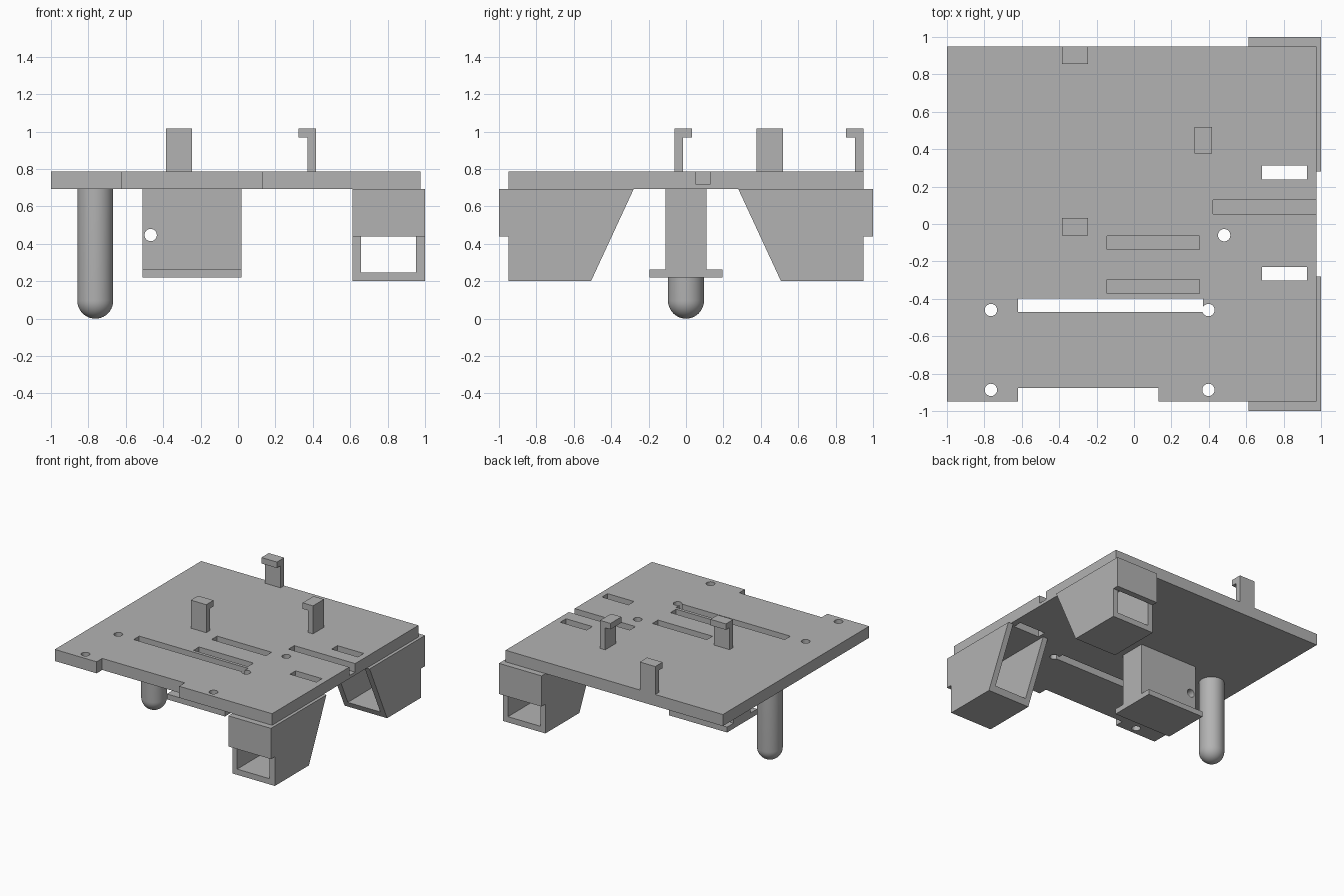
import bpy, bmesh, math
from mathutils import Vector

if "Cube" in bpy.data.objects:
    bpy.data.objects.remove(bpy.data.objects["Cube"], do_unlink=True)

grey = bpy.data.materials.new("plain grey")
grey.use_nodes = True
COLOUR = (0.45, 0.45, 0.45, 1)
grey.diffuse_color = COLOUR
grey.node_tree.nodes["Principled BSDF"].inputs["Base Color"].default_value = COLOUR

PLATE_LOW, PLATE_TOP = 0.692, 0.787


def finish(name, bm):
    bmesh.ops.recalc_face_normals(bm, faces=bm.faces)
    mesh = bpy.data.meshes.new(name)
    bm.to_mesh(mesh)
    bm.free()
    mesh.materials.append(grey)
    obj = bpy.data.objects.new(name, mesh)
    bpy.context.collection.objects.link(obj)
    return obj


def prism(name, points, axis, low, high):
    """Extrude a 2D outline along an axis (the other two axes in x, y, z order)."""
    def place(p):
        co = list(p)
        co.insert(axis, low)
        return co
    bm = bmesh.new()
    face = bm.faces.new([bm.verts.new(place(p)) for p in points])
    push = Vector((0, 0, 0))
    push[axis] = high - low
    new = bmesh.ops.extrude_face_region(bm, geom=[face])["geom"]
    bmesh.ops.translate(bm, vec=push, verts=[v for v in new if isinstance(v, bmesh.types.BMVert)])
    return finish(name, bm)


def box(name, x, y, z):
    return prism(name, [(x[0], y[0]), (x[1], y[0]), (x[1], y[1]), (x[0], y[1])], 2, *z)


def rod(name, a, b, radius, axis, low, high):
    ring = [(a + radius * math.cos(i * math.tau / 32), b + radius * math.sin(i * math.tau / 32))
            for i in range(32)]
    return prism(name, ring, axis, low, high)


def cut(target, cutters):
    """Subtract each cutter, bake the result and discard the cutters."""
    for cutter in cutters:
        cutter.hide_render = True
        mod = target.modifiers.new("cut", "BOOLEAN")
        mod.operation = "DIFFERENCE"
        mod.solver = "EXACT"
        mod.object = cutter
    bpy.context.view_layer.update()
    graph = bpy.context.evaluated_depsgraph_get()
    mesh = bpy.data.meshes.new_from_object(target.evaluated_get(graph))
    target.modifiers.clear()
    target.data = mesh
    for cutter in cutters:
        bpy.data.objects.remove(cutter, do_unlink=True)


# Base plate with a notch in its front edge
plate = prism("base_plate", [(-1, -0.95), (-0.62, -0.95), (-0.62, -0.877), (0.13, -0.877),
                             (0.13, -0.95), (0.975, -0.95), (0.975, 0.95), (-1, 0.95)],
              2, PLATE_LOW, PLATE_TOP)
through, blind = (0.6, 0.9), (0.717, 0.9)
slots = [
    ((-0.62, 0.37), (-0.47, -0.397), through),
    ((0.685, 0.925), (0.237, 0.312), through),
    ((0.685, 0.925), (-0.303, -0.23), through),
    ((-0.145, 0.35), (-0.137, -0.064), blind),
    ((-0.145, 0.35), (-0.371, -0.298), blind),
    ((0.422, 1.1), (0.053, 0.128), blind),
]
holes = [(-0.765, -0.46), (0.398, -0.46), (-0.765, -0.887), (0.398, -0.887), (0.482, -0.06)]
cut(plate, [box("slot_cutter", *s) for s in slots]
    + [rod("hole_cutter", x, y, 0.033, 2, *through) for x, y in holes])

# Hollow slanted feet, mirrored front to back
for side, name in ((1, "back_foot"), (-1, "front_foot")):
    outline = [(0.28, PLATE_LOW), (1, PLATE_LOW), (1, 0.44), (0.95, 0.44), (0.95, 0.2), (0.508, 0.2)]
    foot = prism(name, [(side * y, z) for y, z in outline], 0, 0.613, 1)
    hollow = [(0.1, 0.8), (0.95, 0.8), (0.95, 0.44), (1.1, 0.44), (1.1, 0.247), (0.1, 0.247)]
    cut(foot, [prism("hollow_cutter", [(side * y, z) for y, z in hollow], 0, 0.658, 0.953)])

# Centre block with a flange and a cross hole
block = prism("centre_block", [(-0.11, PLATE_LOW), (-0.11, 0.264), (-0.195, 0.264), (-0.195, 0.22),
                               (0.195, 0.22), (0.195, 0.264), (0.11, 0.264), (0.11, PLATE_LOW)],
              0, -0.51, 0.018)
cut(block, [rod("hole_cutter", -0.467, 0.447, 0.033, 1, -0.5, 0.5)])

# Round-ended support post
R = 0.096
profile = [(R * math.sin(i * math.pi / 20), 0, R - R * math.cos(i * math.pi / 20)) for i in range(11)]
profile += [(R, 0, PLATE_LOW), (0, 0, PLATE_LOW)]
bm = bmesh.new()
verts = [bm.verts.new(p) for p in profile]
edges = [bm.edges.new(pair) for pair in zip(verts, verts[1:])]
bmesh.ops.spin(bm, geom=verts + edges, cent=(0, 0, 0), axis=(0, 0, 1), angle=math.tau, steps=48)
bmesh.ops.remove_doubles(bm, verts=bm.verts, dist=0.0005)
post = finish("support_post", bm)
post.location.x = -0.763
bpy.context.view_layer.objects.active = post
post.select_set(True)
bpy.ops.object.shade_smooth_by_angle(angle=math.radians(35))
post.select_set(False)


# Hooked clips on the top face
def clip(name, axis, back, direction, low, high):
    thick, reach = 0.047 * direction, 0.095 * direction
    outline = [(back, PLATE_TOP), (back, 1.017), (back + reach, 1.017), (back + reach, 0.968),
               (back + thick, 0.968), (back + thick, PLATE_TOP)]
    prism(name, outline, axis, low, high)


clip("back_clip", 0, 0.95, -1, -0.386, -0.245)
clip("middle_clip", 0, -0.062, 1, -0.386, -0.245)
clip("side_clip", 1, 0.418, -1, 0.377, 0.519)
